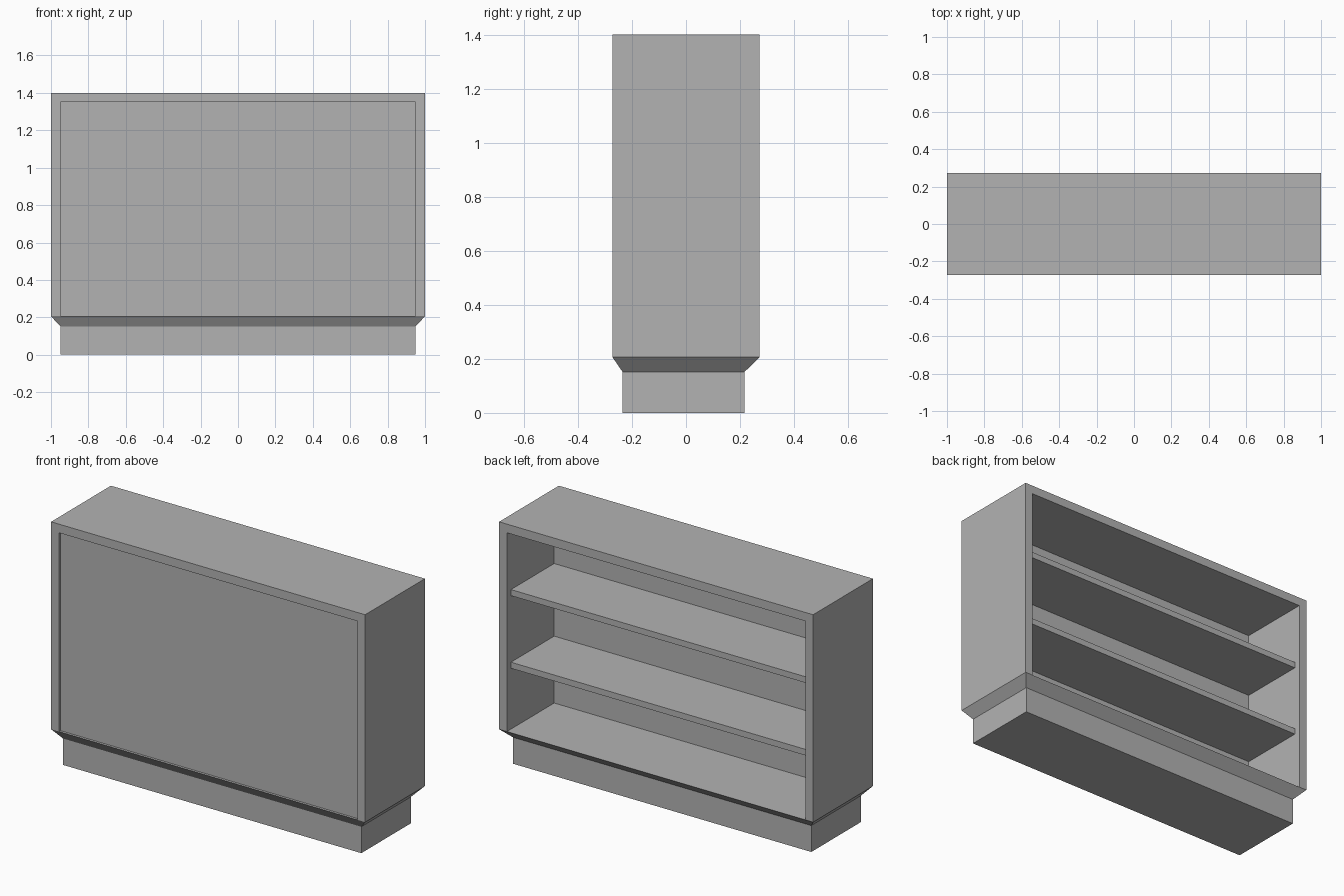
import bpy, bmesh

if "Cube" in bpy.data.objects:
    bpy.data.objects.remove(bpy.data.objects["Cube"])

grey = bpy.data.materials.new("grey paint")
grey.diffuse_color = (0.45, 0.45, 0.45, 1)
grey.use_nodes = True
grey.node_tree.nodes["Principled BSDF"].inputs["Base Color"].default_value = grey.diffuse_color

W, D, T = 1.0, 0.272, 0.05      # half width, half depth, board thickness
FLOOR, TOP = 0.206, 1.4


def finish(name, bm):
    bmesh.ops.recalc_face_normals(bm, faces=bm.faces)
    mesh = bpy.data.meshes.new(name)
    bm.to_mesh(mesh)
    bm.free()
    mesh.materials.append(grey)
    obj = bpy.data.objects.new(name, mesh)
    bpy.context.collection.objects.link(obj)
    return obj


def loft(name, rings):
    """Stack of rectangles (half width, y front, y back, z), capped at both ends."""
    bm = bmesh.new()
    loops = [[bm.verts.new(p) for p in ((-w, a, z), (w, a, z), (w, b, z), (-w, b, z))]
             for w, a, b, z in rings]
    for lo, hi in zip(loops, loops[1:]):
        for i in range(4):
            j = (i + 1) % 4
            bm.faces.new((lo[i], lo[j], hi[j], hi[i]))
    bm.faces.new(loops[0])
    bm.faces.new(loops[-1])
    return finish(name, bm)


def box(name, w, a, b, z0, z1):
    return loft(name, [(w, a, b, z0), (w, a, b, z1)])


# Plinth flaring out to the cabinet floor
loft("plinth", [(W - T, -0.235, 0.217, 0), (W - T, -0.235, 0.217, 0.152),
                (W, -D, D, FLOOR)])

# Side walls and top as one upside-down U, extruded front to back
bm = bmesh.new()
outline = [(-W, FLOOR), (-W, TOP), (W, TOP), (W, FLOOR),
           (W - T, FLOOR), (W - T, TOP - T), (-W + T, TOP - T), (-W + T, FLOOR)]
face = bm.faces.new([bm.verts.new((x, -D, z)) for x, z in outline])
ext = bmesh.ops.extrude_face_region(bm, geom=[face])
bmesh.ops.translate(bm, vec=(0, 2 * D, 0),
                    verts=[v for v in ext["geom"] if isinstance(v, bmesh.types.BMVert)])
finish("outer_frame", bm)

# Recessed front panel
box("front_panel", W - T, -0.258, -0.158, FLOOR, TOP - T)

# Shelves, set back from the open rear edge
for name, z in (("lower_shelf", 0.556), ("upper_shelf", 0.974)):
    box(name, W - T, -0.158, 0.235, z, z + 0.035)
